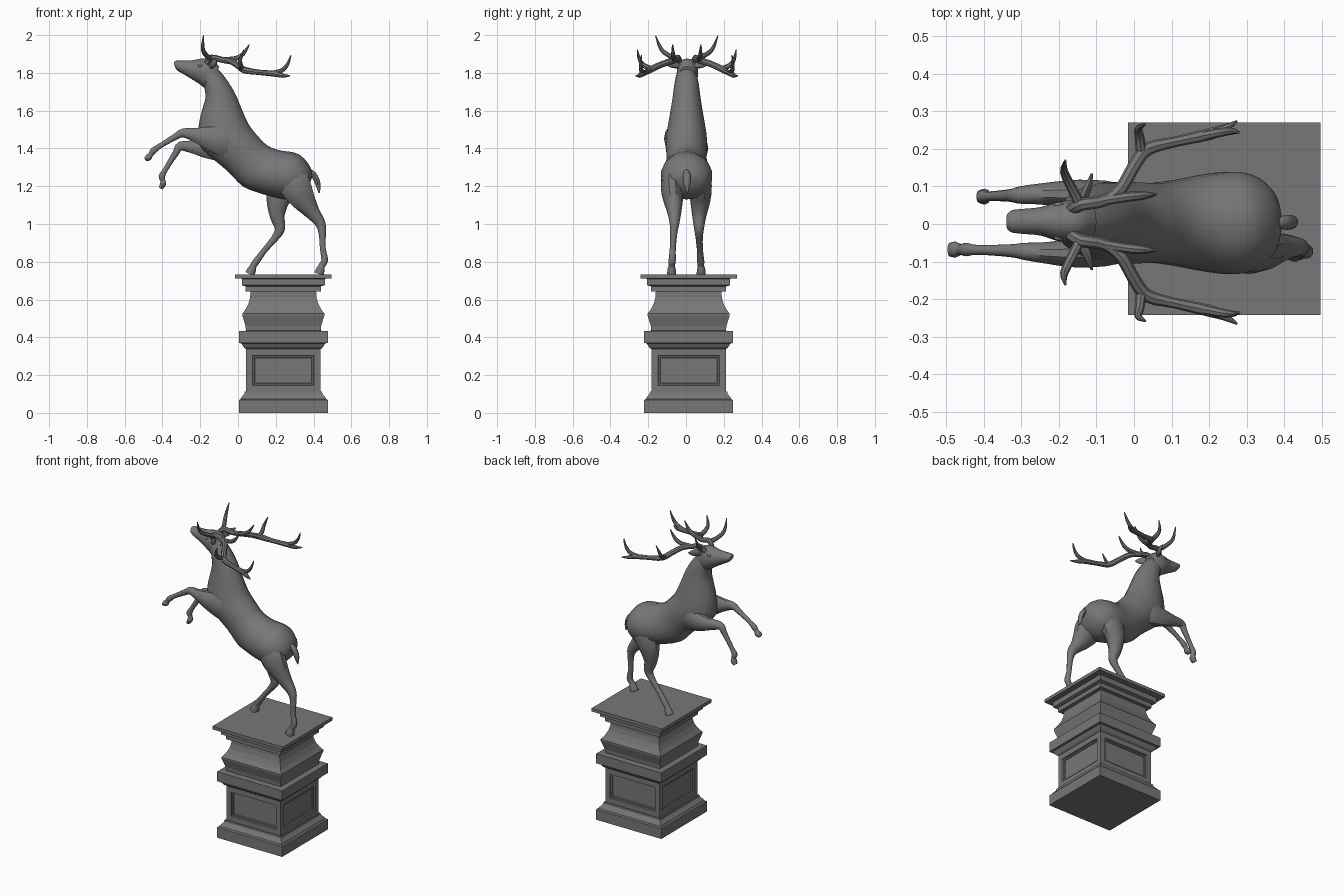
import bpy, bmesh, math
from mathutils import Vector

# Dark bronze-grey finish shared by all parts
dark = bpy.data.materials.new("dark_metal")
dark.diffuse_color = (.185, .185, .185, 1)


def spline(rows, steps):
    """Catmull-Rom resampling of rows of numbers."""
    rows = [Vector(r) for r in rows]
    out = []
    for i in range(len(rows) - 1):
        a, b, c, d = rows[max(i - 1, 0)], rows[i], rows[i + 1], rows[min(i + 2, len(rows) - 1)]
        for k in range(steps):
            t = k / steps
            out.append(0.5 * (2 * b + (c - a) * t + (2 * a - 5 * b + 4 * c - d) * t ** 2
                              + (3 * b - a - 3 * c + d) * t ** 3))
    return out + [rows[-1]]


def skin(name, rings, smooth=40, edit=None):
    """Bridge closed rings of points and cap both ends."""
    bm = bmesh.new()
    loops = [[bm.verts.new(p) for p in ring] for ring in rings]
    n = len(loops[0])
    for a, b in zip(loops, loops[1:]):
        for i in range(n):
            bm.faces.new((a[i], a[(i + 1) % n], b[(i + 1) % n], b[i]))
    bm.faces.new(loops[0][::-1])
    bm.faces.new(loops[-1])
    bmesh.ops.recalc_face_normals(bm, faces=bm.faces)
    if edit:
        edit(bm)
    me = bpy.data.meshes.new(name)
    bm.to_mesh(me)
    bm.free()
    me.materials.append(dark)
    ob = bpy.data.objects.new(name, me)
    bpy.context.collection.objects.link(ob)
    if smooth:
        bpy.ops.object.select_all(action='DESELECT')
        ob.select_set(True)
        bpy.context.view_layer.objects.active = ob
        bpy.ops.object.shade_smooth_by_angle(angle=math.radians(smooth))
    return ob


def oval(c, u, v, n):
    return [c + u * math.cos(2 * math.pi * i / n) + v * math.sin(2 * math.pi * i / n) for i in range(n)]


def trunk(name, rows, y, n=18):
    """Loft from side outline rows: top x, top z, bottom x, bottom z, half width."""
    rings = []
    for tx, tz, bx, bz, w in spline(rows, 3):
        c = Vector(((tx + bx) / 2, y, (tz + bz) / 2))
        rings.append(oval(c, Vector((tx, y, tz)) - c, Vector((0, w, 0)), n))
    return skin(name, rings)


def limb(name, rows, ref=(0, 1, 0), n=10, steps=3):
    """Tube along rows: x, y, z, half width along ref's side, half depth."""
    pts = spline(rows, steps)
    rings = []
    for i, p in enumerate(pts):
        t = Vector(pts[min(i + 1, len(pts) - 1)][:3]) - Vector(pts[max(i - 1, 0)][:3])
        depth = t.cross(Vector(ref)).normalized()
        side = depth.cross(t).normalized()
        rings.append(oval(Vector(p[:3]), side * p[3], depth * p[4], n))
    return skin(name, rings)


# Pedestal: stepped square profile (half width, height) with recessed panels
CX, CY = 0.24, 0.014
profile = [(.236, 0), (.236, .068), (.226, .073), (.224, .08), (.207, .1), (.205, .112), (.197, .112),
           (.197, .337), (.208, .345), (.222, .368), (.236, .37), (.236, .433), (.198, .435),
           (.2, .46), (.217, .515), (.217, .525), (.199, .55), (.184, .58), (.176, .61), (.174, .642),
           (.199, .642), (.199, .67), (.22, .676), (.22, .71), (.256, .712), (.256, .733)]


def panels(bm):
    faces = [f for f in bm.faces if abs(f.normal.z) < .1 and f.calc_area() > .08]
    for depth, thick in ((0, .048), (-.008, .004), (0, .011), (-.006, .004)):
        bmesh.ops.inset_individual(bm, faces=faces, thickness=thick, depth=depth)


skin("pedestal", [[Vector((CX + sx * w, CY + sy * w, z)) for sx, sy in ((-1, -1), (1, -1), (1, 1), (-1, 1))]
                  for w, z in profile], smooth=0, edit=panels)

# Body and neck
trunk("body", [(-.14, 1.855, -.18, 1.735, .052), (-.075, 1.785, -.172, 1.67, .066),
               (-.02, 1.70, -.188, 1.61, .076), (.015, 1.62, -.208, 1.52, .09),
               (.055, 1.53, -.205, 1.42, .106), (.105, 1.465, -.145, 1.355, .11),
               (.157, 1.415, -.055, 1.28, .107), (.22, 1.39, .025, 1.20, .116),
               (.29, 1.38, .11, 1.165, .131), (.335, 1.36, .20, 1.14, .138),
               (.375, 1.315, .28, 1.13, .12), (.393, 1.27, .34, 1.157, .08),
               (.39, 1.24, .37, 1.19, .03)], .003)

# Head
trunk("head", [(-.34, 1.855, -.334, 1.83, .02), (-.33, 1.864, -.32, 1.812, .03),
               (-.30, 1.865, -.295, 1.797, .034), (-.245, 1.866, -.25, 1.77, .039),
               (-.19, 1.876, -.21, 1.745, .054), (-.14, 1.872, -.175, 1.72, .057),
               (-.10, 1.835, -.14, 1.715, .048)], .007, 14)

# Tail
limb("tail", [(.37, .003, 1.285, .010, .012), (.40, .004, 1.262, .019, .016),
              (.422, .005, 1.215, .018, .015), (.43, .006, 1.165, .004, .004)])

# Front legs, raised, with shoulders sunk into the chest
limb("front_leg_right", [(.03, -.045, 1.40, .02, .04), (-.05, -.062, 1.43, .045, .085),
                         (-.15, -.076, 1.455, .04, .065),
                         (-.23, -.077, 1.472, .029, .038), (-.29, -.073, 1.482, .023, .025),
                         (-.33, -.071, 1.463, .017, .018), (-.415, -.069, 1.412, .013, .014),
                         (-.447, -.068, 1.388, .018, .018), (-.462, -.068, 1.368, .014, .014),
                         (-.475, -.068, 1.352, .021, .019), (-.492, -.068, 1.342, .018, .010)])
limb("front_leg_left", [(.03, .047, 1.40, .02, .04), (-.05, .065, 1.41, .045, .085),
                        (-.15, .078, 1.40, .04, .06),
                        (-.24, .08, 1.408, .029, .036), (-.305, .077, 1.412, .023, .025),
                        (-.33, .076, 1.375, .017, .018), (-.383, .074, 1.29, .013, .014),
                        (-.403, .073, 1.252, .018, .018), (-.398, .073, 1.23, .014, .014),
                        (-.397, .073, 1.212, .021, .017), (-.41, .073, 1.188, .018, .012)])

# Hind legs, standing, with thighs sunk into the rump
limb("hind_leg_right", [(.25, -.05, 1.31, .03, .05), (.285, -.068, 1.24, .058, .085),
                        (.315, -.073, 1.18, .059, .083),
                        (.348, -.068, 1.125, .052, .066), (.395, -.062, 1.06, .037, .042),
                        (.435, -.061, 1.005, .026, .029), (.446, -.065, .95, .019, .020),
                        (.449, -.07, .87, .016, .016), (.459, -.073, .81, .019, .019),
                        (.444, -.075, .78, .017, .018), (.436, -.076, .758, .022, .024),
                        (.428, -.076, .735, .024, .027)])
limb("hind_leg_left", [(.27, .055, 1.31, .03, .05), (.25, .072, 1.24, .058, .085),
                       (.23, .077, 1.18, .059, .082),
                       (.21, .075, 1.115, .052, .062), (.208, .07, 1.04, .037, .041),
                       (.222, .069, .975, .026, .029), (.195, .07, .925, .019, .02),
                       (.14, .074, .86, .016, .016), (.098, .078, .803, .019, .019),
                       (.082, .079, .78, .017, .018), (.073, .08, .758, .022, .024),
                       (.062, .08, .735, .024, .027)])

# Antlers, ears and eyes, mirrored left and right
UP = (0, 0, 1)
ANTLER = {
    "beam": [(-.165, .035, 1.85, .017), (-.14, .048, 1.88, .017), (-.08, .058, 1.868, .016),
             (-.035, .09, 1.86, .017), (.0, .15, 1.838, .017), (.035, .195, 1.815, .018),
             (.11, .215, 1.803, .014), (.2, .235, 1.795, .016), (.24, .25, 1.785, .011),
             (.275, .27, 1.785, .003)],
    "brow_tine": [(-.145, .05, 1.875, .014), (-.165, .09, 1.89, .013), (-.186, .135, 1.925, .011),
                  (-.183, .165, 1.997, .003)],
    "back_tine": [(-.10, .055, 1.87, .013), (-.02, .068, 1.875, .013), (.025, .072, 1.898, .011),
                  (.06, .075, 1.95, .003)],
    "side_tine": [(.02, .18, 1.82, .014), (.015, .225, 1.838, .013), (.012, .25, 1.87, .010),
                  (.03, .262, 1.922, .003)],
    "end_tine": [(.17, .228, 1.797, .013), (.23, .24, 1.812, .012), (.262, .243, 1.845, .009),
                 (.28, .24, 1.893, .003)],
}
for label, s in (("right", -1), ("left", 1)):
    for part, rows in ANTLER.items():
        limb(f"antler_{part}_{label}", [(x, .004 + s * y, z, r, r) for x, y, z, r in rows], UP, 8)
    limb(f"ear_{label}", [(x, .006 + s * y, z, w, d) for x, y, z, w, d in
                          ((-.145, .04, 1.835, .014, .01), (-.13, .075, 1.848, .022, .012),
                           (-.12, .1, 1.855, .018, .009), (-.112, .128, 1.862, .003, .003))], UP, 8)
    bpy.ops.mesh.primitive_uv_sphere_add(segments=12, ring_count=8, radius=.011,
                                         location=(-.2, .007 + s * .043, 1.838))
    eye = bpy.context.object
    eye.name = f"eye_{label}"
    eye.scale = (1.3, .8, .8)
    eye.data.materials.append(dark)
    bpy.ops.object.shade_smooth_by_angle()
